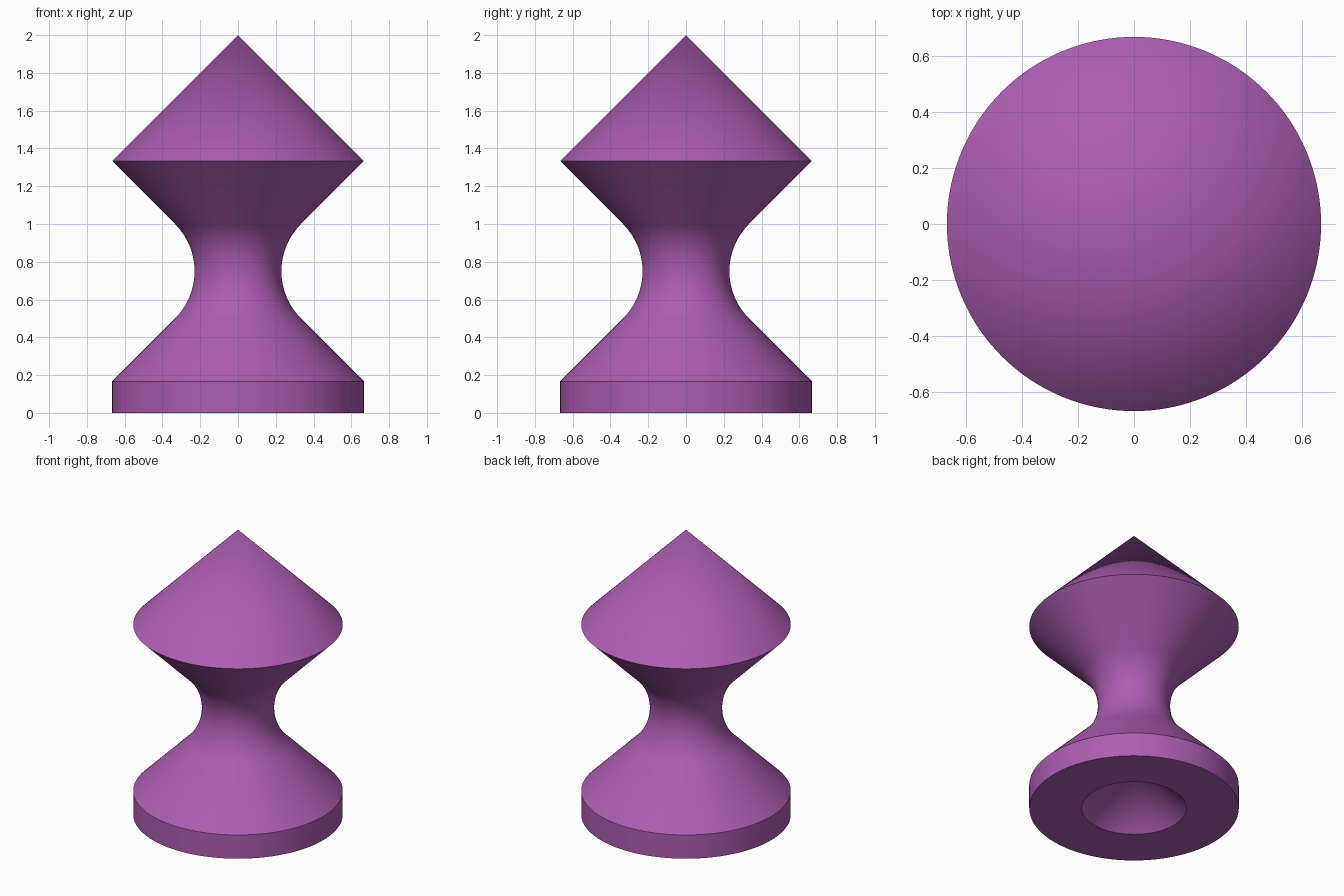
import bpy, bmesh
from math import sin, cos, pi, radians, sqrt

if "Cube" in bpy.data.objects:
    bpy.data.objects.remove(bpy.data.objects["Cube"])

SEGMENTS = 128
R = 2 / 3                      # widest radius

# Neck fillet: quarter arc tangent to the two 45 degree cones
neck_r = sqrt(2) / 4
neck = []
for i in range(17):
    a = radians(-45 + 90 * i / 16)
    neck.append((7 / 12 - neck_r * cos(a), 0.75 + neck_r * sin(a)))

# Half profile (radius, height): conical socket, base rim, neck, double-cone head
profile = [(0, 1 / 3), (1 / 3, 0), (R, 0), (R, 1 / 6)] + neck + [(R, 4 / 3), (0, 2)]

# Revolve the profile around z
bm = bmesh.new()
verts = [bm.verts.new((r, 0, z)) for r, z in profile]
edges = [bm.edges.new(pair) for pair in zip(verts, verts[1:])]
bmesh.ops.spin(bm, geom=verts + edges, cent=(0, 0, 0), axis=(0, 0, 1),
               angle=2 * pi, steps=SEGMENTS)
bmesh.ops.remove_doubles(bm, verts=bm.verts, dist=1e-4)
bmesh.ops.recalc_face_normals(bm, faces=bm.faces)
mesh = bpy.data.meshes.new("turned_piece")
bm.to_mesh(mesh)
bm.free()

piece = bpy.data.objects.new("turned_piece", mesh)
bpy.context.collection.objects.link(piece)

# Purple finish
purple = bpy.data.materials.new("purple")
purple.diffuse_color = (0.42, 0.11, 0.45, 1)
purple.use_nodes = True
purple.node_tree.nodes["Principled BSDF"].inputs["Base Color"].default_value = purple.diffuse_color
mesh.materials.append(purple)

# Smooth curved surfaces, crisp rims
bpy.context.view_layer.objects.active = piece
piece.select_set(True)
bpy.ops.object.shade_smooth_by_angle(angle=radians(30))
